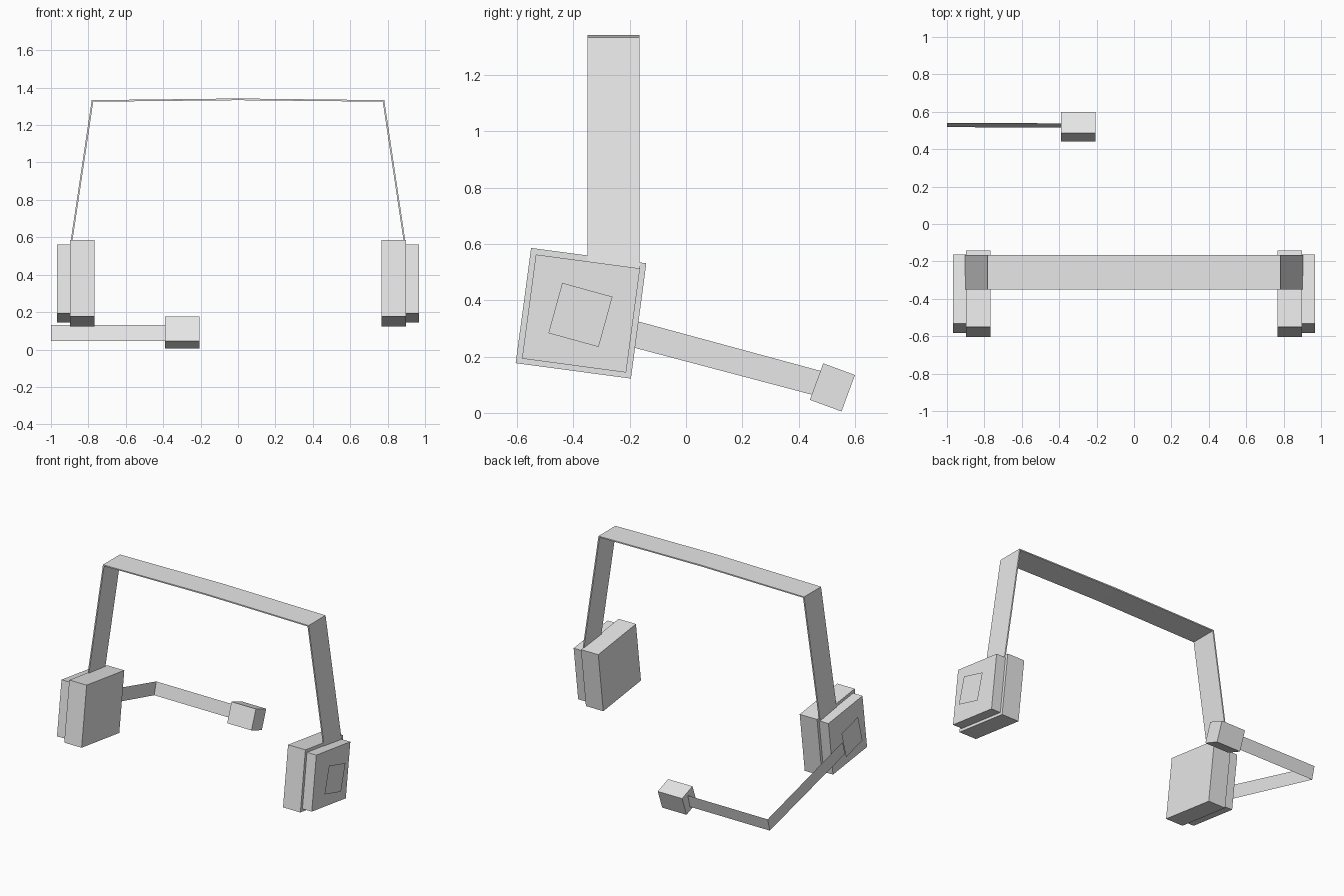
import bpy, bmesh, math
from mathutils import Matrix, Vector

if "Cube" in bpy.data.objects:
    bpy.data.objects.remove(bpy.data.objects["Cube"])

grey = bpy.data.materials.new("plain grey")
grey.diffuse_color = (0.8, 0.8, 0.8, 1)
grey.use_nodes = True
grey.node_tree.nodes["Principled BSDF"].inputs["Base Color"].default_value = grey.diffuse_color


def finish(name, bm):
    """Turn a bmesh into a flat-shaded grey object."""
    mesh = bpy.data.meshes.new(name)
    bm.to_mesh(mesh)
    bm.free()
    mesh.materials.append(grey)
    obj = bpy.data.objects.new(name, mesh)
    bpy.context.collection.objects.link(obj)
    return obj


def box(name, centre, size, tilt):
    """Box tilted about the x axis (degrees)."""
    bm = bmesh.new()
    m = (Matrix.Translation(centre) @ Matrix.Rotation(math.radians(tilt), 4, 'X')
         @ Matrix.Diagonal((*size, 1)))
    bmesh.ops.create_cube(bm, size=1, matrix=m)
    return finish(name, bm)


def strip(name, pairs):
    """Thin sheet running through pairs of edge points."""
    bm = bmesh.new()
    rows = [[bm.verts.new(p) for p in pair] for pair in pairs]
    for a, b in zip(rows, rows[1:]):
        bm.faces.new((a[0], b[0], b[1], a[1]))
    return finish(name, bm)


# Ear cups: thick pad inside, smaller shell outside, floating square plate
for side, label in ((-1, "left"), (1, "right")):
    box(label + "_ear_pad", (side * 0.832, -0.373, 0.354), (0.132, 0.413, 0.413), -7.6)
    box(label + "_ear_shell", (side * 0.932, -0.373, 0.353), (0.074, 0.373, 0.373), -7.6)
    rot = Matrix.Rotation(math.radians(-15.4), 3, 'X')
    h = 0.0925
    corners = [Vector((side, -0.375, 0.348)) + rot @ Vector((0, y, z))
               for y, z in ((-h, -h), (-h, h), (h, -h), (h, h))]
    strip(label + "_plate", [corners[:2], corners[2:]])

# Headband: thin bent profile extruded from front to back
outer = [(-0.905, 0.51), (-0.782, 1.333), (0, 1.342), (0.782, 1.333), (0.905, 0.51)]
inner = [(0.896, 0.51), (0.774, 1.325), (0, 1.333), (-0.774, 1.325), (-0.896, 0.51)]
y0, y1 = -0.35, -0.166
bm = bmesh.new()
n = len(outer)
loops = [[bm.verts.new((x, y, z)) for x, z in outer + inner] for y in (y0, y1)]
for i in range(2 * n):
    j = (i + 1) % (2 * n)
    bm.faces.new((loops[0][i], loops[0][j], loops[1][j], loops[1][i]))
for loop in loops:
    for i in range(n - 1):
        bm.faces.new((loop[i], loop[i + 1], loop[2 * n - 2 - i], loop[2 * n - 1 - i]))
bmesh.ops.recalc_face_normals(bm, faces=bm.faces)
finish("headband", bm)

# Microphone arm: sheet running back from the left plate, then across
strip("microphone_arm", [
    [(-1, -0.299, 0.262), (-1, -0.274, 0.353)],
    [(-1, 0.518, 0.046), (-1, 0.541, 0.132)],
    [(-0.38, 0.515, 0.046), (-0.38, 0.538, 0.132)],
])

# Microphone block at the end of the arm
box("microphone", (-0.298, 0.52, 0.0905), (0.185, 0.12, 0.138), -20.2)
